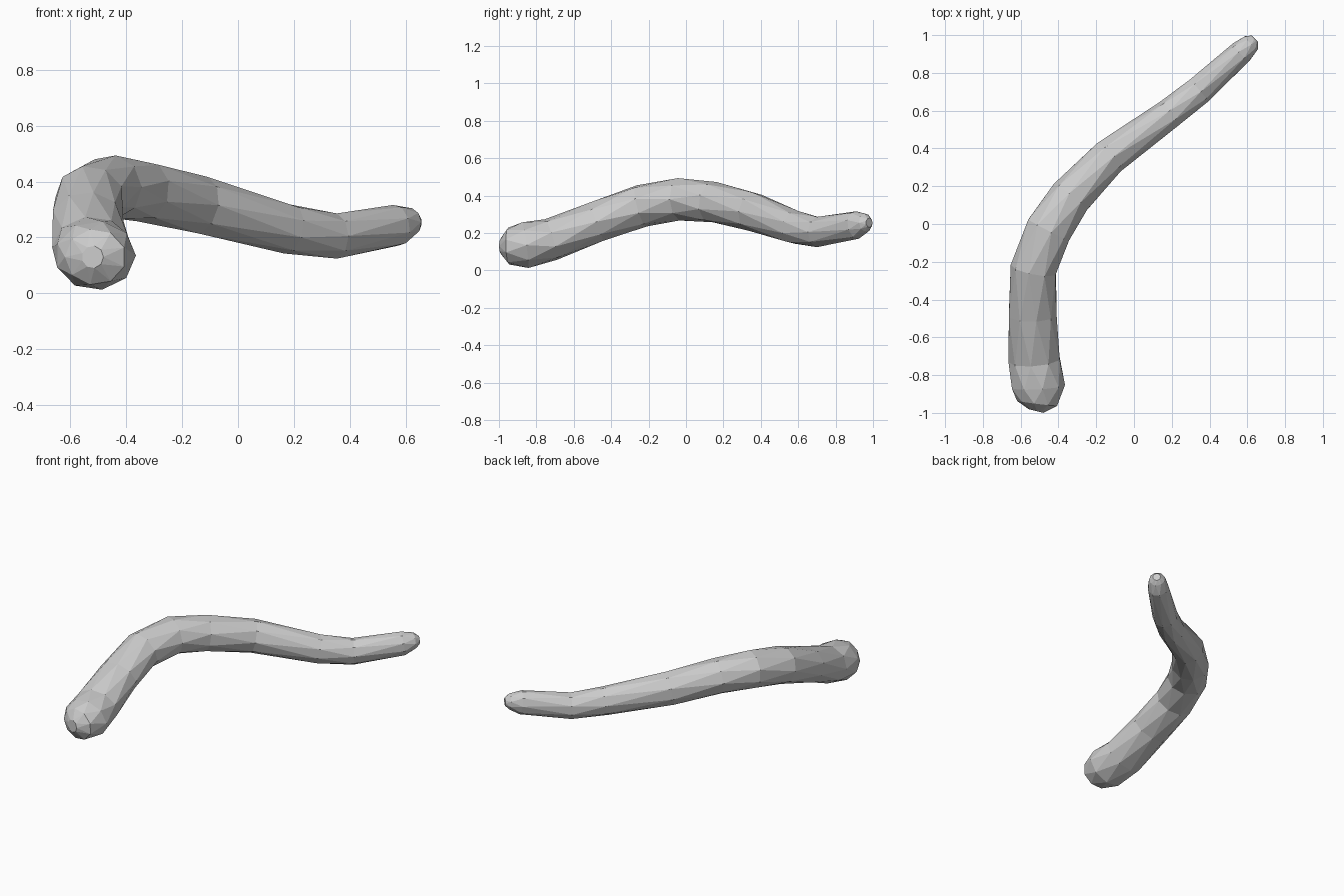
import bpy, bmesh, math
from mathutils import Vector

cube = bpy.data.objects.get("Cube")
if cube:
    bpy.data.objects.remove(cube, do_unlink=True)

# One plain grey
grey = bpy.data.materials.new("light_grey")
grey.use_nodes = True
colour = (0.6, 0.6, 0.6, 1)
grey.diffuse_color = colour
grey.node_tree.nodes["Principled BSDF"].inputs["Base Color"].default_value = colour

# Bent centreline: x, y, z, half width, half height
sections = [
    (-0.52, -0.99, 0.13, 0.04, 0.04),
    (-0.51, -0.95, 0.13, 0.11, 0.10),
    (-0.51, -0.86, 0.135, 0.145, 0.125),
    (-0.525, -0.72, 0.165, 0.14, 0.115),
    (-0.54, -0.48, 0.26, 0.13, 0.11),
    (-0.53, -0.24, 0.345, 0.125, 0.115),
    (-0.455, -0.03, 0.38, 0.125, 0.115),
    (-0.335, 0.14, 0.365, 0.115, 0.11),
    (-0.135, 0.355, 0.315, 0.10, 0.105),
    (0.185, 0.58, 0.23, 0.082, 0.09),
    (0.345, 0.71, 0.205, 0.078, 0.082),
    (0.57, 0.91, 0.243, 0.065, 0.075),
    (0.62, 0.96, 0.255, 0.05, 0.05),
    (0.64, 0.98, 0.255, 0.025, 0.025),
]
SIDES = 9
centres = [Vector(s[:3]) for s in sections]
bm = bmesh.new()
rings = []
for i, (c, s) in enumerate(zip(centres, sections)):
    # Average the neighbouring directions so each ring mitres the bend
    ahead = centres[min(i + 1, len(centres) - 1)] - c
    behind = c - centres[max(i - 1, 0)]
    tangent = (ahead.normalized() + behind.normalized()).normalized()
    side = tangent.cross(Vector((0, 0, 1))).normalized()
    up = side.cross(tangent)
    ring = []
    for k in range(SIDES):
        a = math.tau * (k + 0.5 * (i % 2)) / SIDES   # stagger for faceted triangles
        ring.append(bm.verts.new(c + side * math.cos(a) * s[3] + up * math.sin(a) * s[4]))
    rings.append(ring)

# Triangulated skin between staggered rings
for i, (a, b) in enumerate(zip(rings, rings[1:])):
    for k in range(SIDES):
        n = (k + 1) % SIDES
        if i % 2 == 0:
            bm.faces.new((a[k], a[n], b[k]))
            bm.faces.new((a[n], b[n], b[k]))
        else:
            bm.faces.new((a[k], b[n], b[k]))
            bm.faces.new((a[k], a[n], b[n]))

# Closed ends
bm.faces.new(rings[0])
bm.faces.new(rings[-1])
bmesh.ops.recalc_face_normals(bm, faces=bm.faces)

mesh = bpy.data.meshes.new("bent_stick")
bm.to_mesh(mesh)
bm.free()
mesh.materials.append(grey)
stick = bpy.data.objects.new("bent_stick", mesh)
bpy.context.collection.objects.link(stick)
